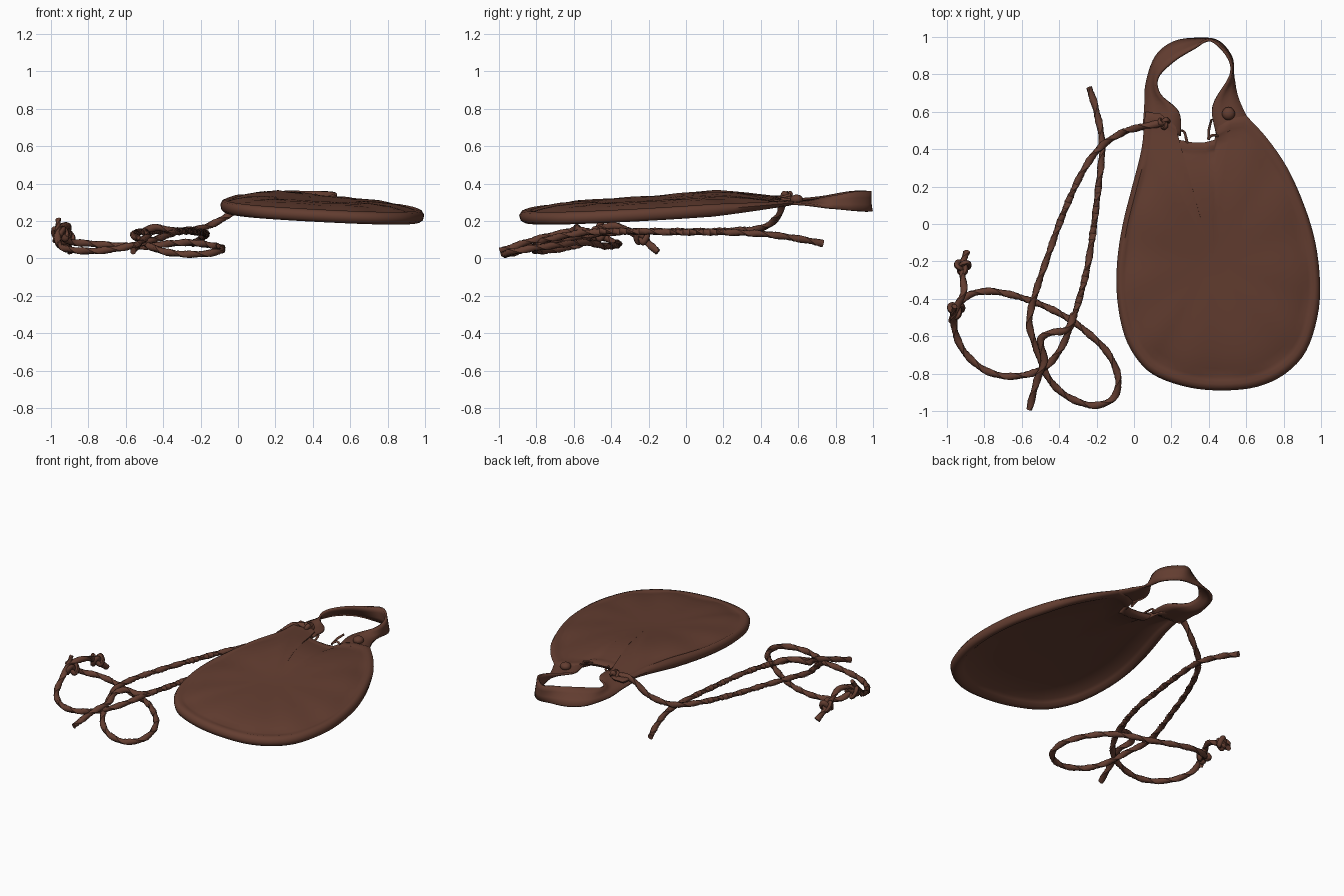
import bpy, bmesh, math
from mathutils import Vector

leather = bpy.data.materials.new("brown leather")
leather.diffuse_color = (0.125, 0.047, 0.03, 1)


def finish(bm, name, angle=50):
    bmesh.ops.recalc_face_normals(bm, faces=bm.faces)
    me = bpy.data.meshes.new(name)
    bm.to_mesh(me)
    bm.free()
    ob = bpy.data.objects.new(name, me)
    bpy.context.collection.objects.link(ob)
    me.materials.append(leather)
    bpy.ops.object.select_all(action='DESELECT')
    ob.select_set(True)
    bpy.context.view_layer.objects.active = ob
    bpy.ops.object.shade_smooth_by_angle(angle=math.radians(angle))
    return ob


def smooth_path(pts, n=6):
    """Catmull-Rom curve through the points."""
    p = [Vector(q) for q in pts]
    p = [2 * p[0] - p[1]] + p + [2 * p[-1] - p[-2]]
    out = []
    for i in range(1, len(p) - 2):
        a, b, c, d = p[i - 1:i + 3]
        for k in range(n):
            t = k / n
            out.append(0.5 * (2 * b + (c - a) * t + (2 * a - 5 * b + 4 * c - d) * t * t
                              + (3 * b - a - 3 * c + d) * t ** 3))
    out.append(p[-2])
    return out


def bridge(bm, a, b, closed=True):
    for i in range(len(a) if closed else len(a) - 1):
        j = (i + 1) % len(a)
        bm.faces.new((a[i], a[j], b[j], b[i]))


def cord(name, pts, r=0.019, n=7, sides=8, twist=26):
    """Twisted, slightly flattened thong swept along a smooth path."""
    path = smooth_path(pts, n)
    bm = bmesh.new()
    rings, dist = [], 0
    side = Vector((0.3, 0.2, 1))
    for i, p in enumerate(path):
        t = (path[min(i + 1, len(path) - 1)] - path[max(i - 1, 0)]).normalized()
        side = (side - t * side.dot(t)).normalized()
        up = t.cross(side)
        dist += (p - path[i - 1]).length if i else 0
        ring = []
        for k in range(sides):
            a = 2 * math.pi * k / sides
            w = dist * twist
            u, v = r * 1.08 * math.cos(a), r * 0.86 * math.sin(a)
            ring.append(bm.verts.new(p + side * (u * math.cos(w) - v * math.sin(w))
                                     + up * (u * math.sin(w) + v * math.cos(w))))
        rings.append(ring)
    for a, b in zip(rings, rings[1:]):
        bridge(bm, a, b)
    bm.faces.new(rings[0])
    bm.faces.new(rings[-1])
    return finish(bm, name)


def knot(name, c, size, r=0.016):
    pts = []
    for k in range(13):
        a = 2 * math.pi * k / 12
        pts.append((c[0] + size * (math.sin(a) + 2 * math.sin(2 * a)) / 3,
                    c[1] + size * (math.cos(a) - 2 * math.cos(2 * a)) / 3,
                    c[2] - size * 0.7 * math.sin(3 * a)))
    cord(name, pts, r, 5, 8, 10)


def plane_z(x, y):
    return 0.262 + 0.05 * (y + 0.3) - 0.05 * (x - 0.45)


# Pouch body: rounded outline with a notch at the neck, stuffed and rimmed
outline = smooth_path([(0.06, 0.60, 0), (0.04, 0.4, 0), (-0.01, 0.2, 0), (-0.06, 0, 0), (-0.09, -0.2, 0),
                       (-0.09, -0.4, 0), (-0.05, -0.6, 0), (0.03, -0.74, 0), (0.13, -0.82, 0),
                       (0.30, -0.875, 0), (0.48, -0.89, 0), (0.66, -0.87, 0), (0.81, -0.80, 0),
                       (0.92, -0.68, 0), (0.98, -0.5, 0), (0.995, -0.32, 0), (0.97, -0.1, 0),
                       (0.91, 0.1, 0), (0.82, 0.3, 0), (0.71, 0.46, 0), (0.60, 0.58, 0)], 4)
outline += [Vector(p + (0,)) for p in ((0.52, 0.57), (0.45, 0.53), (0.43, 0.45), (0.38, 0.437),
                                       (0.31, 0.437), (0.24, 0.45), (0.22, 0.53), (0.14, 0.59))]
centre = Vector((0.42, -0.2, 0))
profile = [(0.15, 0.047), (0.35, 0.05), (0.55, 0.05), (0.72, 0.044), (0.83, 0.032), (0.89, 0.022),
           (0.92, 0.021), (0.95, 0.027), (0.98, 0.02), (1.0, 0.0), (0.99, -0.027), (0.96, -0.04),
           (0.92, -0.036), (0.885, -0.018), (0.86, -0.003), (0.6, 0.012), (0.3, 0.017)]
bm = bmesh.new()
rings = []
for s, dz in profile:
    ring = []
    for i, o in enumerate(outline):
        p = centre + (o - centre) * s
        thick = 1 - 0.6 * min(1, max(0, (p.y - 0.15) / 0.4))
        fold = 0.005 * math.sin(i * 0.75) * s * s if 0.5 < s < 0.9 and dz > 0.02 else 0
        hump = 0.018 * math.exp(-((p.x - 0.2) ** 2 + (p.y - 0.15) ** 2) / 0.05) if dz > 0.02 else 0
        ring.append(bm.verts.new((p.x, p.y, plane_z(p.x, p.y) + dz * thick + fold + hump)))
    rings.append(ring)
for a, b in zip(rings, rings[1:]):
    bridge(bm, a, b)
for ring, dz in ((rings[0], 0.046), (rings[-1], 0.019)):
    c = bm.verts.new((centre.x, centre.y, plane_z(centre.x, centre.y) + dz))
    for i in range(len(ring)):
        bm.faces.new((ring[i - 1], ring[i], c))
finish(bm, "pouch_body")

# Neck strap: flat at the tabs, turning onto its edge around the loop
outer = [(0.045, 0.50, 0.30), (0.055, 0.62, 0.29), (0.065, 0.75, 0.275), (0.12, 0.90, 0.265),
         (0.22, 0.975, 0.26), (0.35, 0.99, 0.255), (0.45, 0.975, 0.25), (0.52, 0.89, 0.255),
         (0.53, 0.79, 0.265), (0.56, 0.67, 0.285), (0.62, 0.54, 0.295)]
inner = [(0.25, 0.47, 0.315), (0.24, 0.60, 0.315), (0.14, 0.69, 0.325), (0.125, 0.78, 0.34),
         (0.21, 0.87, 0.355), (0.32, 0.94, 0.36), (0.41, 0.983, 0.36), (0.505, 0.89, 0.355),
         (0.515, 0.79, 0.335), (0.42, 0.63, 0.305), (0.44, 0.47, 0.305)]
bm = bmesh.new()
rows = []
for a, b in zip(smooth_path(outer, 5), smooth_path(inner, 5)):
    rows.append([bm.verts.new(a.lerp(b, k / 3)) for k in range(4)])
for a, b in zip(rows, rows[1:]):
    bridge(bm, a, b, False)
strap = finish(bm, "neck_strap")
mod = strap.modifiers.new("thickness", 'SOLIDIFY')
mod.thickness = 0.014
mod.offset = 0

# Drawstring thongs
cord("drawstring_long", [
    (0.17, 0.54, 0.335), (0.09, 0.53, 0.333), (0.02, 0.515, 0.3), (-0.06, 0.49, 0.225),
    (-0.18, 0.41, 0.165), (-0.28, 0.27, 0.15),
    (-0.38, 0.05, 0.145), (-0.46, -0.17, 0.145), (-0.53, -0.38, 0.14), (-0.56, -0.53, 0.125),
    (-0.52, -0.67, 0.10), (-0.46, -0.82, 0.06), (-0.36, -0.92, 0.03), (-0.22, -0.97, 0.022),
    (-0.11, -0.93, 0.035), (-0.085, -0.82, 0.055), (-0.14, -0.69, 0.07), (-0.25, -0.58, 0.085),
    (-0.36, -0.50, 0.08), (-0.5, -0.43, 0.065), (-0.67, -0.375, 0.07), (-0.8, -0.36, 0.08),
    (-0.9, -0.39, 0.09), (-0.95, -0.46, 0.13)])
cord("drawstring_tail", [
    (-0.24, 0.73, 0.08), (-0.20, 0.6, 0.105), (-0.17, 0.42, 0.13), (-0.19, 0.2, 0.14), (-0.22, -0.05, 0.14),
    (-0.26, -0.28, 0.145), (-0.33, -0.52, 0.14), (-0.40, -0.68, 0.115), (-0.5, -0.78, 0.085),
    (-0.66, -0.815, 0.05), (-0.8, -0.78, 0.04), (-0.91, -0.68, 0.05), (-0.96, -0.56, 0.08),
    (-0.955, -0.46, 0.16), (-0.91, -0.36, 0.17), (-0.92, -0.24, 0.11), (-0.895, -0.15, 0.035)])
cord("drawstring_end", [(-0.56, -0.99, 0.04), (-0.52, -0.84, 0.09), (-0.48, -0.73, 0.12), (-0.50, -0.62, 0.145),
                        (-0.44, -0.58, 0.165), (-0.36, -0.565, 0.15), (-0.32, -0.48, 0.14)])

# Knots in the thongs
knot("thong_knot_large", (-0.95, -0.46, 0.13), 0.038)
knot("thong_knot_small", (-0.915, -0.23, 0.11), 0.036)
knot("strap_knot", (0.16, 0.54, 0.33), 0.026, 0.013)
cord("knot_stub", [(-0.98, -0.52, 0.09), (-0.965, -0.48, 0.15), (-0.96, -0.44, 0.21)], 0.015)

# Lacing ends at the notch
cord("lace_left", [(0.25, 0.50, 0.31), (0.27, 0.49, 0.32), (0.285, 0.43, 0.31)], 0.007)
cord("lace_right", [(0.40, 0.45, 0.31), (0.40, 0.50, 0.325), (0.415, 0.56, 0.34)], 0.007)
cord("lace_cross", [(0.45, 0.47, 0.315), (0.42, 0.475, 0.325), (0.395, 0.455, 0.31)], 0.007)

# Button on the right tab
bm = bmesh.new()
bmesh.ops.create_uvsphere(bm, u_segments=14, v_segments=8, radius=0.035)
for v in bm.verts:
    v.co = Vector((v.co.x + 0.505, v.co.y + 0.59, v.co.z * 0.75 + 0.315))
finish(bm, "strap_button")
